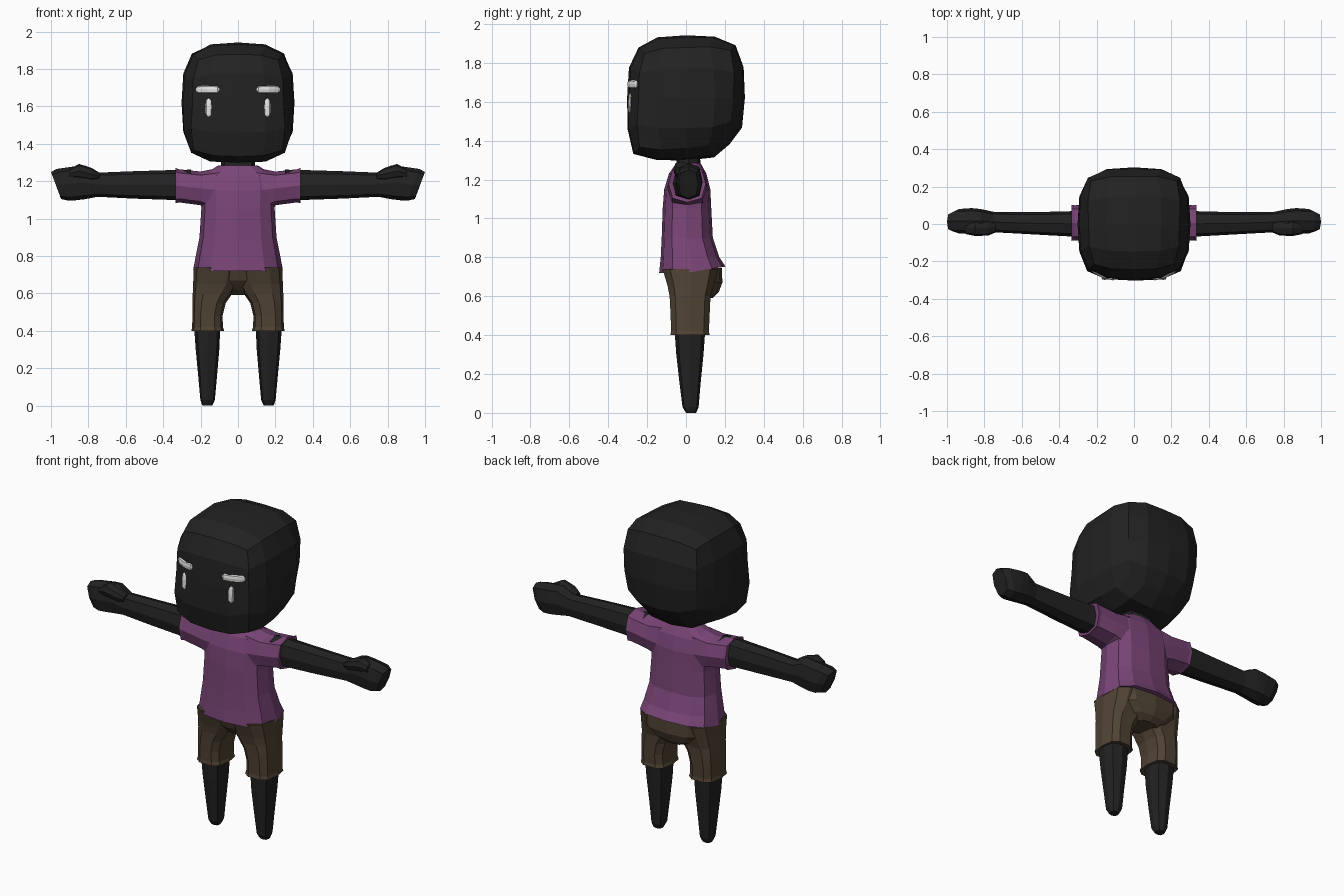
import bpy, bmesh, math
from mathutils import Vector
from mathutils.bvhtree import BVHTree


def material(name, rgb):
    m = bpy.data.materials.new(name)
    m.diffuse_color = (*rgb, 1)
    return m


BLACK = material("black skin", (0.016, 0.016, 0.016))
PURPLE = material("purple cloth", (0.195, 0.060, 0.185))
BROWN = material("brown cloth", (0.080, 0.056, 0.034))
WHITE = material("white", (0.80, 0.80, 0.78))


def finish(bm, name, mat, mirror=False):
    bmesh.ops.recalc_face_normals(bm, faces=bm.faces)
    me = bpy.data.meshes.new(name)
    bm.to_mesh(me)
    me.materials.append(mat)
    ob = bpy.data.objects.new(name, me)
    bpy.context.collection.objects.link(ob)
    if mirror:
        mod = ob.modifiers.new("mirror", 'MIRROR')
        mod.use_mirror_merge = False
    return ob


def loft(name, mat, axis, rows, n=8, p=3.0, mirror=False, shape=None):
    """Skin rounded-box rings. Row along z: (z, x0, x1, y0, y1);
    row along x: (x, z0, z1, y0, y1)."""
    bm = bmesh.new()
    rings = []
    for t, u0, u1, v0, v1 in rows:
        ring = []
        for k in range(n):
            a = 2 * math.pi * k / n
            c, s = math.cos(a), math.sin(a)
            c = math.copysign(abs(c) ** (2 / p), c) if abs(c) > 1e-6 else 0
            s = math.copysign(abs(s) ** (2 / p), s) if abs(s) > 1e-6 else 0
            u = (u0 + u1) / 2 + c * (u1 - u0) / 2
            v = (v0 + v1) / 2 + s * (v1 - v0) / 2
            co = Vector((u, v, t)) if axis == 'z' else Vector((t, v, u))
            ring.append(bm.verts.new(shape(co) if shape else co))
        rings.append(ring)
    for a, b in zip(rings, rings[1:]):
        for k in range(n):
            j = (k + 1) % n
            bm.faces.new((a[k], a[j], b[j], b[k]))
    bm.faces.new(rings[0])
    bm.faces.new(rings[-1])
    return finish(bm, name, mat, mirror)


# Head: gridded cube pushed out to a rounded box with a flat face and full chin
bm = bmesh.new()
bmesh.ops.create_cube(bm, size=2)
bmesh.ops.subdivide_edges(bm, edges=bm.edges[:], cuts=3, use_grid_fill=True)
for v in bm.verts:
    x, y, z = v.co
    q = y * z
    p = 3.2
    if q > 0:
        p += q * (0.8 if y > 0 else 3.0 - 1.6 * abs(x))
    elif y > 0:
        p += 0.9 * q
    r = (abs(x) ** p + abs(y) ** p + abs(z) ** p) ** (1 / p)
    v.co = Vector((0.302 * x / r, 0.303 * y / r, 1.62 + 0.322 * z / r))
face_tree = BVHTree.FromBMesh(bm)
finish(bm, "head", BLACK)


def face_y(x, z):
    return face_tree.ray_cast(Vector((x, -2, z)), Vector((0, 1, 0)))[0].y


# Brows and eyes: slim rounded bars following the face
rows = []
for x, r in ((0.100, 0.008), (0.110, 0.020), (0.165, 0.022), (0.213, 0.020), (0.224, 0.008)):
    y = face_y(x, 1.69)
    rows.append((x, 1.69 - r, 1.69 + r, y - r * 0.5, y + 0.01))
loft("brow", WHITE, 'x', rows, p=2.4, mirror=True)
rows = []
for z, r in ((1.545, 0.008), (1.557, 0.016), (1.60, 0.018), (1.632, 0.015), (1.642, 0.006)):
    y = face_y(0.156, z)
    rows.append((z, 0.156 - r, 0.156 + r, y - r * 0.5, y + 0.01))
loft("eye", WHITE, 'z', rows, p=2.4, mirror=True)

# Neck
loft("neck", BLACK, 'z', [(1.22, -0.09, 0.09, -0.05, 0.08),
                          (1.34, -0.09, 0.09, -0.05, 0.07)])


# Shirt body, with its hem lifted at the back
def lift_hem(co):
    if co.z < 0.75 and co.y > 0:
        co.z += 0.16 * co.y
    return co


body = [(0.72, 0.24, -0.138, 0.203), (0.80, 0.226, -0.130, 0.172),
        (0.90, 0.206, -0.125, 0.138), (1.05, 0.196, -0.120, 0.130),
        (1.15, 0.200, -0.112, 0.125), (1.23, 0.190, -0.088, 0.105),
        (1.285, 0.105, -0.05, 0.075)]
loft("shirt_body", PURPLE, 'z', [(z, -w, w, a, b) for z, w, a, b in body],
     n=12, p=2.7, shape=lift_hem)

# Sleeves with a turned-in rim
loft("sleeve", PURPLE, 'x', [(0.10, 1.03, 1.272, -0.095, 0.11),
                             (0.20, 1.072, 1.252, -0.095, 0.108),
                             (0.315, 1.087, 1.264, -0.088, 0.10),
                             (0.335, 1.083, 1.272, -0.090, 0.102),
                             (0.330, 1.105, 1.255, -0.068, 0.075)],
     p=2.8, mirror=True)


# Arm and fist, with the knuckle end slanted
def slant(co):
    if co.x > 0.9:
        co.x += 0.37 * (co.z - 1.175)
    return co


loft("arm", BLACK, 'x', [(0.25, 1.10, 1.262, -0.07, 0.072),
                         (0.35, 1.10, 1.260, -0.066, 0.068),
                         (0.55, 1.107, 1.254, -0.055, 0.063),
                         (0.75, 1.117, 1.246, -0.044, 0.065),
                         (0.82, 1.104, 1.285, -0.048, 0.080),
                         (0.87, 1.098, 1.280, -0.050, 0.085),
                         (0.935, 1.096, 1.266, -0.050, 0.080),
                         (0.972, 1.105, 1.250, -0.038, 0.062)],
     p=2.8, mirror=True, shape=slant)
loft("thumb", BLACK, 'x', [(0.74, 1.212, 1.245, -0.045, 0.01),
                           (0.78, 1.205, 1.270, -0.062, 0.02),
                           (0.85, 1.215, 1.293, -0.064, 0.02),
                           (0.90, 1.222, 1.265, -0.054, 0.01)],
     p=2.6, mirror=True)

# Shorts: seat plus two legs with turned-in hems
seat = [(0.745, 0.225, -0.12, 0.185), (0.67, 0.205, -0.095, 0.187),
        (0.62, 0.135, -0.05, 0.168), (0.592, 0.075, 0.0, 0.138)]
loft("shorts_seat", BROWN, 'z', [(z, -w, w, a, b) for z, w, a, b in seat],
     n=12, p=2.8)
loft("shorts_leg", BROWN, 'z', [(0.74, -0.02, 0.236, -0.125, 0.17),
                                (0.65, 0.0, 0.240, -0.098, 0.145),
                                (0.60, 0.030, 0.242, -0.088, 0.13),
                                (0.55, 0.065, 0.243, -0.085, 0.127),
                                (0.48, 0.083, 0.244, -0.082, 0.124),
                                (0.42, 0.080, 0.245, -0.080, 0.121),
                                (0.40, 0.074, 0.250, -0.084, 0.125),
                                (0.405, 0.095, 0.235, -0.062, 0.10)],
     n=10, p=3.0, mirror=True)

# Lower legs tapering to blunt feet
loft("leg", BLACK, 'z', [(0.44, 0.094, 0.236, -0.060, 0.10),
                         (0.30, 0.100, 0.226, -0.050, 0.09),
                         (0.15, 0.113, 0.212, -0.033, 0.075),
                         (0.03, 0.124, 0.201, -0.018, 0.065),
                         (0.0, 0.138, 0.190, 0.0, 0.052)],
     p=2.8, mirror=True)
